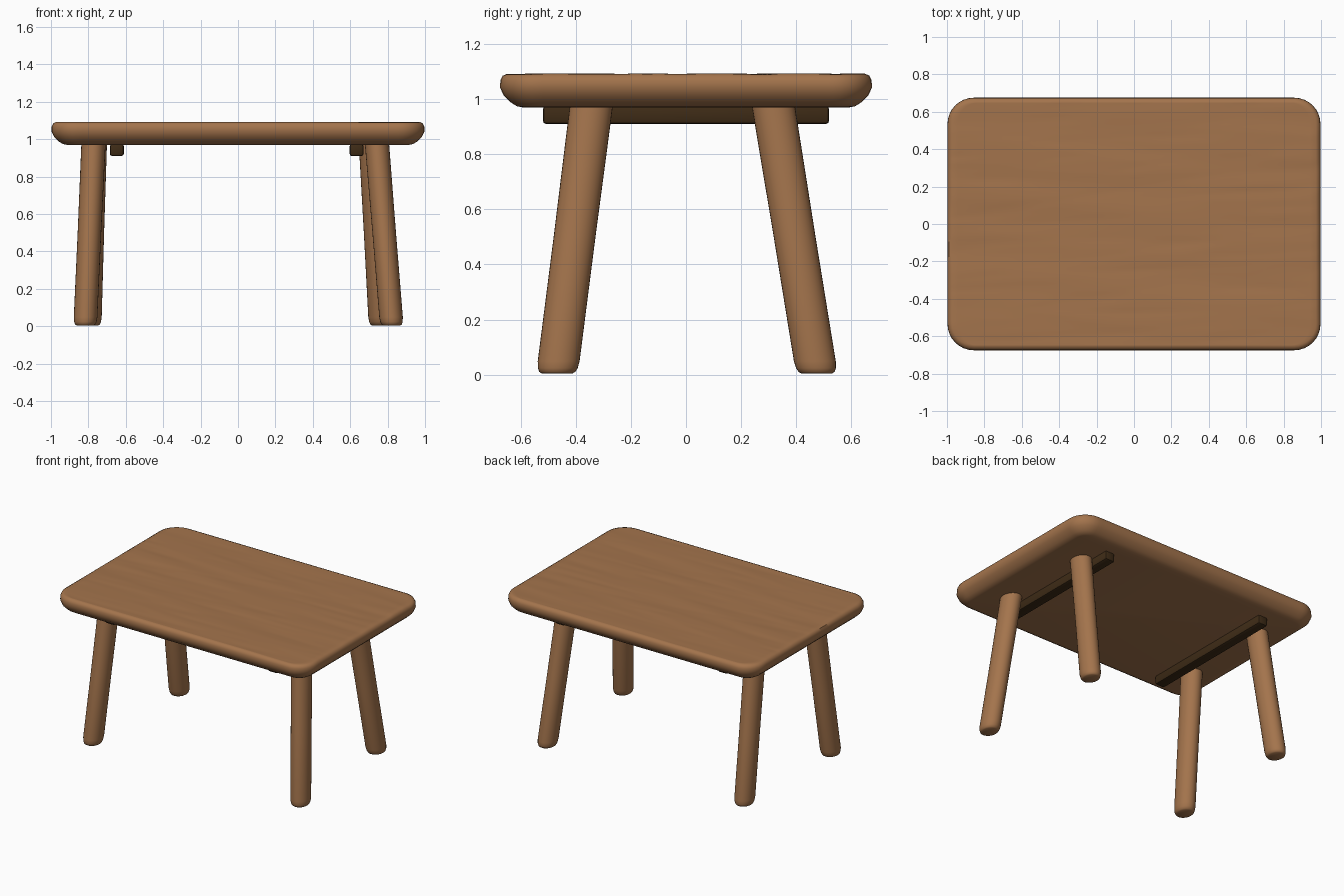
import bpy, bmesh, math
from mathutils import Vector, noise

if "Cube" in bpy.data.objects:
    bpy.data.objects.remove(bpy.data.objects["Cube"])


def material(name, rgb):
    m = bpy.data.materials.new(name)
    m.diffuse_color = (*rgb, 1)
    m.use_nodes = True
    m.node_tree.nodes["Principled BSDF"].inputs["Base Color"].default_value = m.diffuse_color
    return m


WOOD = material("warm wood", (0.37, 0.175, 0.073))
DARK = material("dark wood", (0.048, 0.024, 0.008))


def finish(bm, name, mat, angle=50):
    bmesh.ops.recalc_face_normals(bm, faces=bm.faces)
    mesh = bpy.data.meshes.new(name)
    bm.to_mesh(mesh)
    bm.free()
    mesh.materials.append(mat)
    ob = bpy.data.objects.new(name, mesh)
    bpy.context.collection.objects.link(ob)
    bpy.ops.object.select_all(action='DESELECT')
    ob.select_set(True)
    bpy.context.view_layer.objects.active = ob
    bpy.ops.object.shade_smooth_by_angle(angle=math.radians(angle))
    return ob


def bridge(bm, a, b):
    n = len(a)
    for i in range(n):
        bm.faces.new((a[i], a[(i + 1) % n], b[(i + 1) % n], b[i]))


# Tabletop: rounded rectangle with a grained upper face and an undercut edge
HX, HY, R = 0.997, 0.675, 0.14
COLS, ARC, MID = 64, 8, 64


def row(k, inset):
    """y position and half width of grid row k on the rounded rectangle."""
    r, cy = R - inset, HY - R
    last = 2 * ARC + MID
    if k <= ARC or k >= ARC + MID:
        a = (k - ARC if k <= ARC else k - ARC - MID) / ARC * math.pi / 2
        side = -1 if k <= ARC else 1
        return side * cy + r * math.sin(a), HX - R + r * math.cos(a)
    return -cy + 2 * cy * (k - ARC) / MID, HX - inset


def point(i, k, inset):
    y, w = row(k, inset)
    return w * (2 * i / COLS - 1), y


def grain(x, y):
    broad = noise.noise(Vector((x * 1.1, y * 7 + x * 0.5, 2.3)))
    fine = noise.noise(Vector((x * 2.0, y * 18 - x, 7.1)))
    return -0.005 * max(0, broad + 0.15) - 0.0025 * max(0, fine)


def build_top():
    bm = bmesh.new()
    rows = 2 * ARC + MID
    grid = []
    for k in range(rows + 1):
        line = []
        for i in range(COLS + 1):
            x, y = point(i, k, 0.025)
            line.append(bm.verts.new((x, y, 1.093 + grain(x, y))))
        grid.append(line)
    for k in range(rows):
        for i in range(COLS):
            bm.faces.new((grid[k][i], grid[k][i + 1], grid[k + 1][i + 1], grid[k + 1][i]))
    # Walk the grid border, then step it down through the edge profile
    border = [(i, 0) for i in range(COLS)] + [(COLS, k) for k in range(rows)]
    border += [(i, rows) for i in range(COLS, 0, -1)] + [(0, k) for k in range(rows, 0, -1)]
    loop = [grid[k][i] for i, k in border]
    for inset, z in ((0.009, 1.085), (0.001, 1.068), (0, 1.042), (0.014, 1.012),
                     (0.042, 0.986), (0.062, 0.974), (0.085, 0.97)):
        ring = [bm.verts.new((*point(i, k, inset), z)) for i, k in border]
        bridge(bm, loop, ring)
        loop = ring
    bm.faces.new(loop)
    finish(bm, "tabletop", WOOD)


# Splayed legs: oval rings following a slanted axis, softened at the foot
def build_leg(name, foot, head, sides=28):
    bm = bmesh.new()
    height, rings = 0.985, []
    for z, s in ((0, 0.72), (0.006, 0.86), (0.02, 0.95), (0.045, 1), (0.5, 1), (height, 1.03)):
        c = Vector(foot).lerp(Vector(head), z / height)
        ring = []
        for j in range(sides):
            a = 2 * math.pi * j / sides
            ring.append(bm.verts.new((c.x + 0.063 * s * math.cos(a),
                                      c.y + 0.076 * s * math.sin(a), z + 0.004)))
        if rings:
            bridge(bm, rings[-1], ring)
        rings.append(ring)
    bm.faces.new(rings[0])
    bm.faces.new(rings[-1])
    finish(bm, name, WOOD)


# Dark support rails under the top, one beside each pair of legs
def build_rail(name, x):
    bm = bmesh.new()
    bmesh.ops.create_cube(bm, size=1)
    for v in bm.verts:
        v.co = (x + v.co.x * 0.075, v.co.y * 1.04, 0.9425 + v.co.z * 0.065)
    bmesh.ops.bevel(bm, geom=bm.edges[:], offset=0.013, segments=2, profile=0.5, affect='EDGES')
    finish(bm, name, DARK, 40)


build_top()
build_leg("front_left_leg", (-0.817, -0.468), (-0.772, -0.342))
build_leg("front_right_leg", (0.822, -0.468), (0.742, -0.342))
build_leg("back_left_leg", (-0.793, 0.475), (-0.765, 0.315))
build_leg("back_right_leg", (0.762, 0.475), (0.71, 0.315))
build_rail("left_rail", -0.648)
build_rail("right_rail", 0.634)
